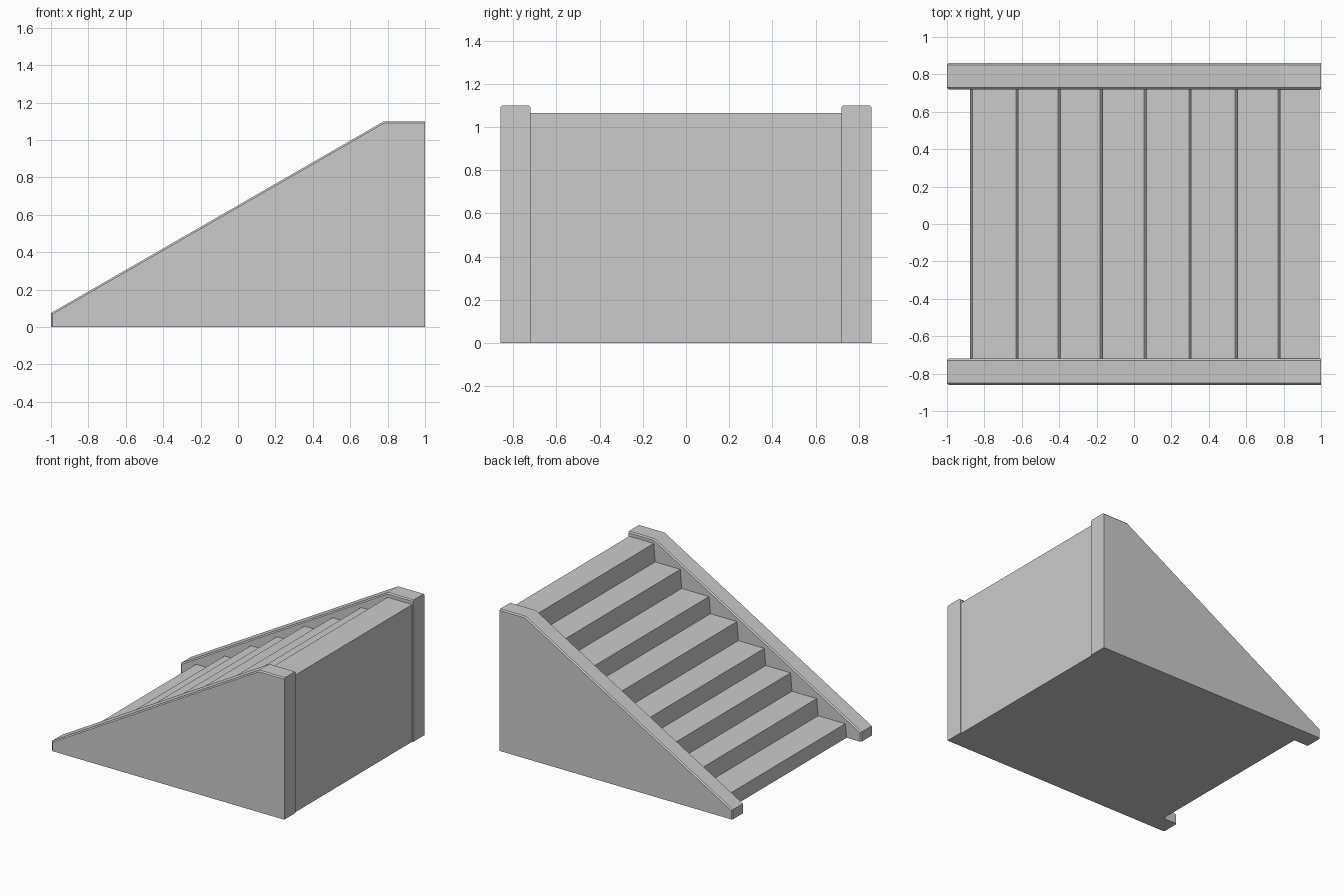
import bpy, bmesh

if "Cube" in bpy.data.objects:
    bpy.data.objects.remove(bpy.data.objects["Cube"])


def prism(name, profile, y0, y1, bevel=0.0):
    """Extrude an x-z profile from y0 to y1; optionally chamfer its upper and front rims."""
    bm = bmesh.new()
    face = bm.faces.new([bm.verts.new((x, y0, z)) for x, z in profile])
    geom = bmesh.ops.extrude_face_region(bm, geom=[face])["geom"]
    for v in geom:
        if isinstance(v, bmesh.types.BMVert):
            v.co.y = y1
    bmesh.ops.recalc_face_normals(bm, faces=bm.faces)
    if bevel:
        rims = []
        for e in bm.edges:
            a, b = (v.co for v in e.verts)
            bottom = a.z < 1e-4 and b.z < 1e-4
            back = a.x > 0.999 and b.x > 0.999
            if abs(a.y - b.y) < 1e-4 and not bottom and not back:
                rims.append(e)
        bmesh.ops.bevel(bm, geom=rims, offset=bevel, segments=1,
                        profile=0.5, affect='EDGES')
    mesh = bpy.data.meshes.new(name)
    bm.to_mesh(mesh)
    bm.free()
    obj = bpy.data.objects.new(name, mesh)
    bpy.context.collection.objects.link(obj)
    return obj


# Sloping side walls with chamfered rims
wall = [(-1, 0), (-1, 0.075), (0.78, 1.10), (1, 1.10), (1, 0)]
prism("side_wall_front", wall, -0.86, -0.72, 0.009)
prism("side_wall_back", wall, 0.72, 0.86, 0.009)

# Solid flight of eight steps with slightly leaning risers
riser_x = [-0.87, -0.625, -0.40, -0.175, 0.06, 0.30, 0.547, 0.775]
tread_z = [0.105, 0.235, 0.375, 0.505, 0.65, 0.78, 0.925, 1.065]
lean = 0.006
steps = []
z = 0
for x, top in zip(riser_x, tread_z):
    steps += [(x - lean, z), (x + lean, top)]
    z = top
steps += [(0.992, z), (0.992, 0)]
prism("stair_flight", steps, -0.722, 0.722)
